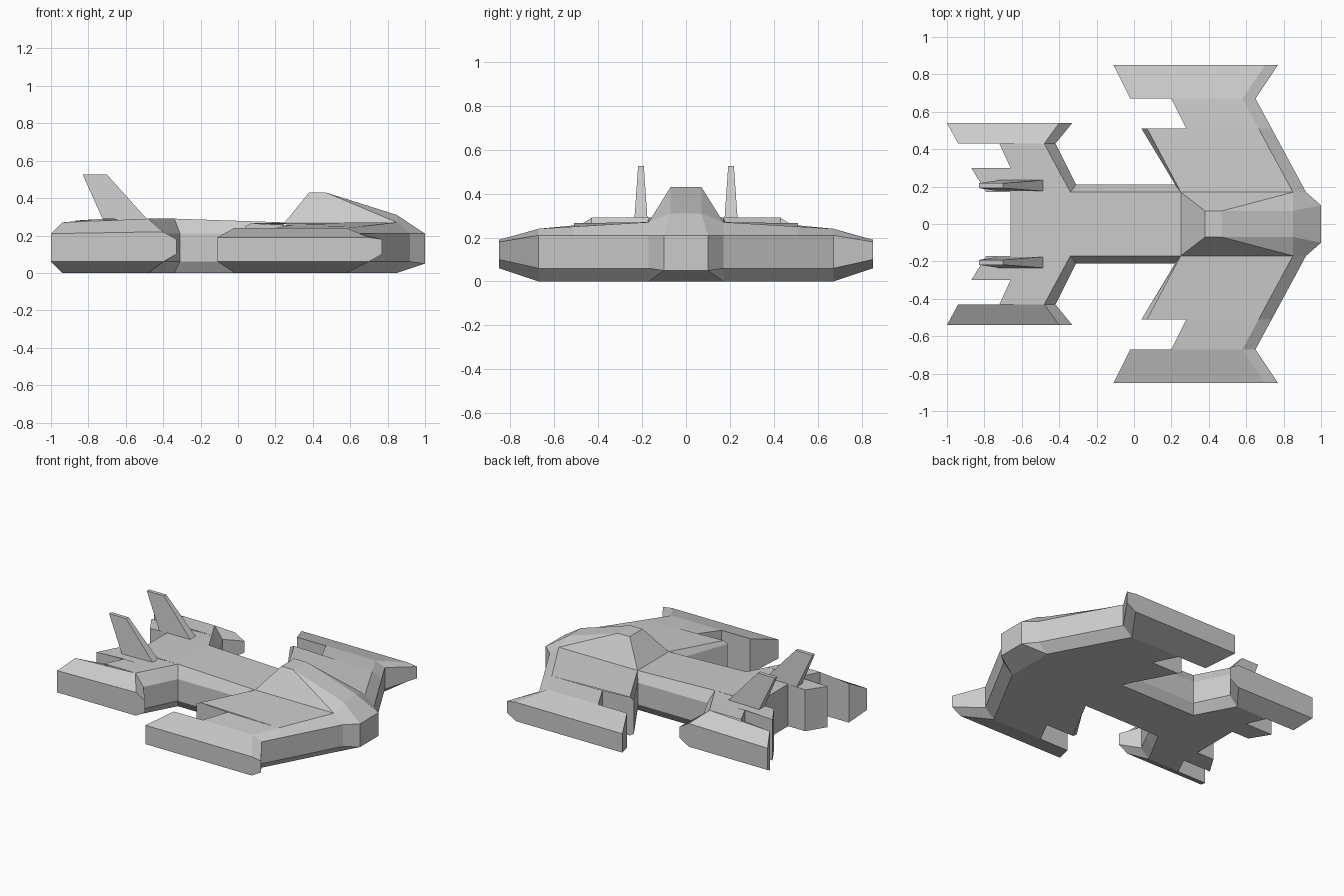
import bpy, bmesh
from mathutils import Vector

if "Cube" in bpy.data.objects:
    bpy.data.objects.remove(bpy.data.objects["Cube"])

bm = bmesh.new()


def face(pts, mirror=True):
    """Add a face and, by default, its mirror image across y = 0."""
    bm.faces.new([bm.verts.new(p) for p in pts])
    if mirror:
        bm.faces.new([bm.verts.new((p[0], -p[1], p[2])) for p in reversed(pts)])


def strip(a, b):
    """Loft between two closed wing sections (rear points + front points)."""
    for i in range(len(a)):
        j = (i + 1) % len(a)
        face([a[i], a[j], b[j], b[i]])


def step(a, b):
    """Close the notch between two rear edges listed top to bottom."""
    face(a + b[::-1])


def mix(a, b, t):
    return [tuple(Vector(p).lerp(Vector(q), t)) for p, q in zip(a, b)]


def rear(x, y, top, bottom=0.0):
    return [(x, y, top), (x, y, bottom)]


def edge(xin, xout, y, zs, yout=None):
    """Bevelled leading edge, listed top to bottom."""
    yo = y if yout is None else yout
    return [(xin, y, zs[0]), (xout, yo, zs[1]), (xout, yo, zs[2]), (xin, y, zs[3])]


def section(rear_pts, front_pts):
    return front_pts + rear_pts[::-1]


# central spine: half profile joined straight across to the other side
spine = [(-.66, .17, .29), (-.34, .17, .29), (.25, .17, .27), (.38, .07, .43),
         (.47, .07, .43), (.85, .07, .31), (1, .10, .21), (1, .10, .05),
         (.85, .17, 0), (.25, .17, 0), (-.34, .17, 0), (-.66, .17, 0)]
for p, q in zip(spine, spine[1:] + spine[:1]):
    face([p, q, (q[0], -q[1], q[2]), (p[0], -p[1], p[2])], mirror=False)

# front wing leading edges at root, knee and tip
f_root = edge(.85, .92, .17, (.27, .21, .06, 0))
f_knee = edge(.58, .65, .67, (.24, .21, .06, 0))
f_tip = edge(.70, .77, .85, (.19, .18, .10, .06))
f_mid = mix(f_root, f_knee, .68)

# canopy and nose sides
face([spine[2], f_root[0], spine[4], spine[3]])
face([f_root[0], spine[5], spine[4]])
face([spine[5], f_root[0], f_root[1], spine[6]])
face([f_root[1], f_root[2], spine[7], spine[6]])
face([f_root[2], f_root[3], spine[7]])

# front wings, with the notched trailing edge
root_rear = edge(.25, .22, .17, (.27, .21, .06, 0), .21)
flap_rear = edge(.07, .04, .51, (.265, .25, .02, 0))
notch_in, notch_out = rear(.28, .51, .255), rear(.20, .67, .24)
pod_in, pod_out = rear(-.02, .67, .24), rear(-.11, .85, .19, .06)
strip(section(root_rear, f_root), section(flap_rear, f_mid))
strip(section(notch_in, f_mid), section(notch_out, f_knee))
strip(section(pod_in, f_knee), section(pod_out, f_tip))
step(flap_rear, notch_in)
step(notch_out, pod_in)
face(section(pod_out, f_tip))

# rear wings: spur, notch and outer pod
r_root = edge(-.34, -.31, .17, (.29, .21, .06, 0), .21)
r_knee = edge(-.48, -.42, .43, (.29, .21, .06, 0))
r_tip = edge(-.40, -.33, .54, (.22, .18, .10, .06))
r_mid = mix(r_root, r_knee, .5)
spur_in, spur_out = rear(-.79, .17, .285), rear(-.87, .30, .28)
gap_in, gap_out = rear(-.66, .30, .29), rear(-.72, .43, .29)
end_in, end_out = rear(-.94, .43, .27), rear(-1, .54, .21, .06)
strip(section(spur_in, r_root), section(spur_out, r_mid))
strip(section(gap_in, r_mid), section(gap_out, r_knee))
strip(section(end_in, r_knee), section(end_out, r_tip))
step(rear(-.66, .17, .29), spur_in)
step(spur_out, gap_in)
step(gap_out, end_in)
face(section(end_out, r_tip))

# fuselage flanks between the wings; drop the hidden root walls they replace
for i in range(3):
    face([r_root[i], r_root[i + 1], root_rear[i + 1], root_rear[i]])

# strips that met along y = .17 or another section left no caps; weld the shell
bmesh.ops.remove_doubles(bm, verts=bm.verts[:], dist=1e-4)
bmesh.ops.recalc_face_normals(bm, faces=bm.faces[:])
mesh = bpy.data.meshes.new("hull")
bm.to_mesh(mesh)
bm.free()
bpy.context.collection.objects.link(bpy.data.objects.new("hull", mesh))

# swept tail fins
for side, name in ((1, "tail_fin_left"), (-1, "tail_fin_right")):
    fb = bmesh.new()
    bmesh.ops.create_cube(fb, size=2)
    for v in fb.verts:
        up, front = v.co.z > 0, v.co.x > 0
        x = (-.70 if front else -.83) if up else (-.48 if front else -.72)
        v.co = (x, side * .205 + v.co.y * (.013 if up else .03), .525 if up else .28)
    fin = bpy.data.meshes.new(name)
    fb.to_mesh(fin)
    fb.free()
    bpy.context.collection.objects.link(bpy.data.objects.new(name, fin))
